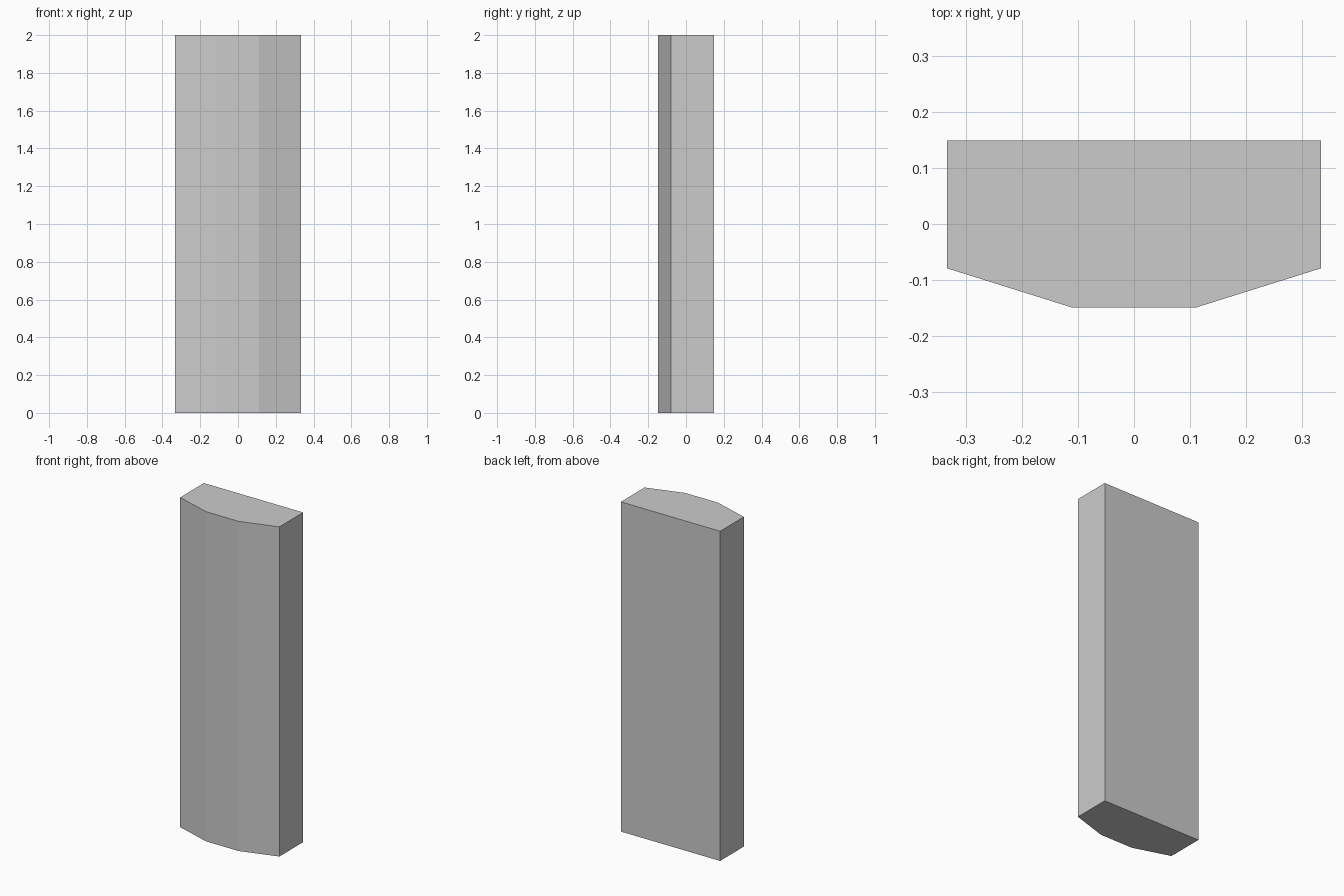
import bpy
import bmesh

if "Cube" in bpy.data.objects:
    bpy.data.objects.remove(bpy.data.objects["Cube"])

HEIGHT = 2.0

# Right half of the plan outline, from the faceted front to the flat back
half = [(0.11, -0.149), (0.333, -0.079), (0.333, 0.149)]
outline = half + [(-x, y) for x, y in reversed(half)]

# Slab: outline extruded straight up
bm = bmesh.new()
base = bm.faces.new([bm.verts.new((x, y, 0)) for x, y in outline])
top = bmesh.ops.extrude_face_region(bm, geom=[base], use_keep_orig=True)
top_verts = [v for v in top["geom"] if isinstance(v, bmesh.types.BMVert)]
bmesh.ops.translate(bm, verts=top_verts, vec=(0, 0, HEIGHT))
bmesh.ops.recalc_face_normals(bm, faces=bm.faces)

mesh = bpy.data.meshes.new("faceted_slab")
bm.to_mesh(mesh)
bm.free()
slab = bpy.data.objects.new("faceted_slab", mesh)
bpy.context.collection.objects.link(slab)
